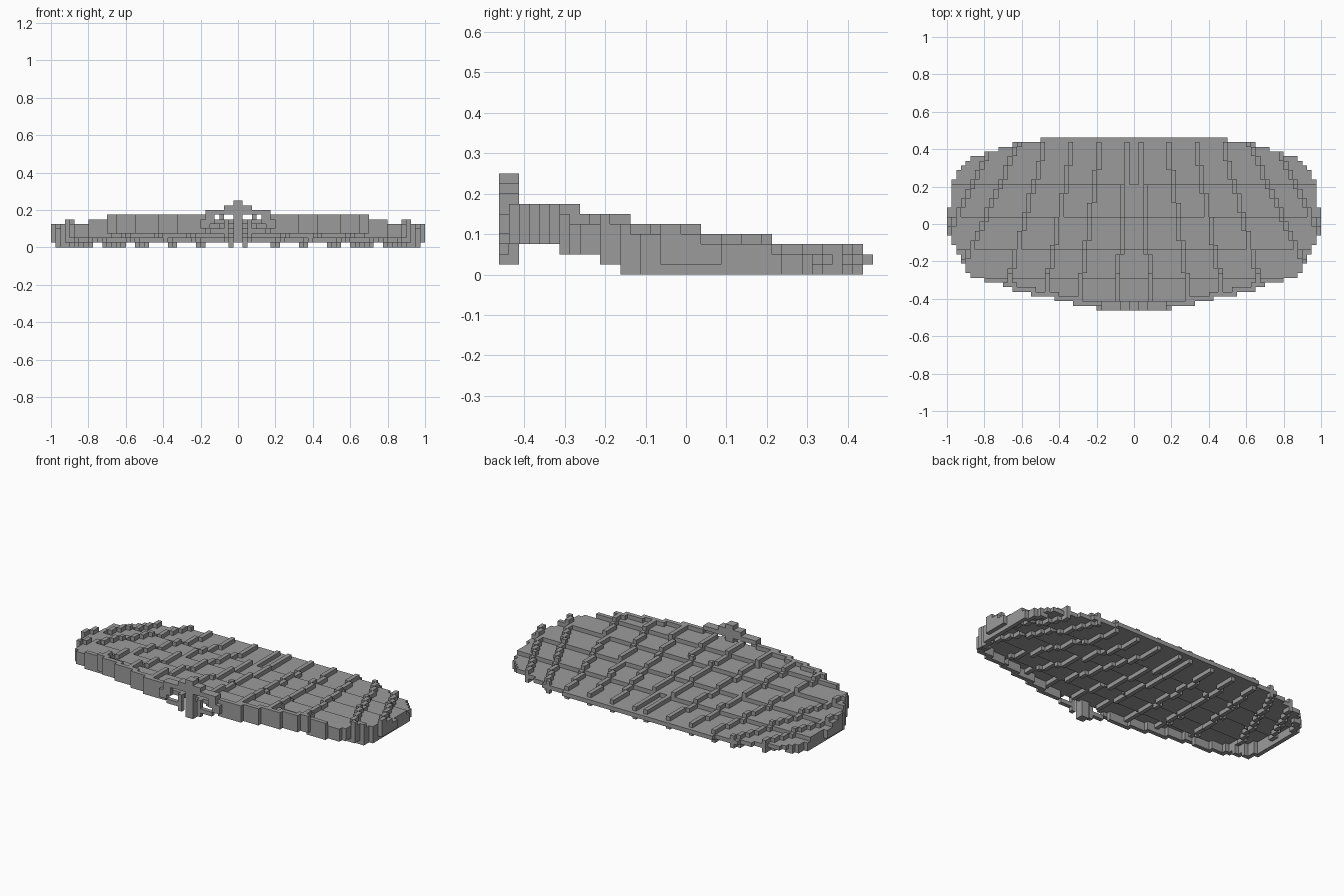
import bpy, bmesh
from mathutils import Matrix, Vector
from math import floor

UNIT = 0.025          # one block
ROWS = 37             # rows from front to back

cube = bpy.data.objects.get("Cube")
if cube:
    bpy.data.objects.remove(cube, do_unlink=True)

grey = bpy.data.materials.new("stone_grey")
grey.use_nodes = True
colour = (0.33, 0.33, 0.33, 1)
grey.diffuse_color = colour
grey.node_tree.nodes["Principled BSDF"].inputs["Base Color"].default_value = colour

# Half width of the outline in blocks, front row to back row
half_width = ([8, 13, 17, 22, 26, 28, 32, 35, 36, 36, 37, 37, 38, 38, 39, 39]
              + [40] * 6 + [39] * 6 + [38] * 2 + [37, 36, 35, 32, 29, 26, 20])


def terrace(row, first=7):
    """Top of the stepped sheet, in blocks, falling towards the back."""
    return 6 - sum(row >= step for step in (first, 13, 20, 27))


def merge_rows(cells):
    """Join equal spans in neighbouring rows: (row, x0, x1, z0, z1) to boxes."""
    boxes = []
    for row, *span in cells:
        if boxes and boxes[-1][1] == row and boxes[-1][2] == span:
            boxes[-1][1] = row + 1
        else:
            boxes.append([row, row + 1, span])
    return [(x0, x1, r0, r1, z0, z1) for r0, r1, (x0, x1, z0, z1) in boxes]


def build(name, boxes, mirror=True):
    """Make one object from boxes given in blocks, mirrored across x."""
    bm = bmesh.new()
    for x0, x1, r0, r1, z0, z1 in boxes:
        spans = [(x0, x1), (-x1, -x0)] if mirror else [(x0, x1)]
        for a, b in spans:
            centre = Vector(((a + b) / 2, (r0 + r1 - ROWS) / 2, (z0 + z1) / 2))
            size = (b - a, r1 - r0, z1 - z0)
            bmesh.ops.create_cube(bm, size=1, matrix=Matrix.Scale(UNIT, 4)
                                  @ Matrix.Translation(centre)
                                  @ Matrix.Diagonal((*size, 1)))
    mesh = bpy.data.meshes.new(name)
    bm.to_mesh(mesh)
    bm.free()
    mesh.materials.append(grey)
    obj = bpy.data.objects.new(name, mesh)
    bpy.context.collection.objects.link(obj)
    return obj


# Thin stepped canopy sheet
sheet = [(r, -half_width[r], half_width[r], terrace(r) - 1, terrace(r))
         for r in range(1, ROWS)]
build("canopy_sheet", merge_rows(sheet), mirror=False)

# Fanned ribs, standing one block above and below the sheet:
# back x, front x, first row
ribs = [(1.5, 3.6, 2), (7.4, 11.7, 2), (13.3, 19.2, 3),
        (19.4, 27.8, 5), (25.2, 39.6, 8), (31, 46.5, 12)]
for number, (back, front, first) in enumerate(ribs, 1):
    cells = []
    for r in range(first, ROWS - 1):
        x = floor(back + (front - back) * (34 - r) / 32)
        if x + 1 <= half_width[r]:
            top = terrace(r, 8)
            cells.append((r, x, x + 1, top - 2, top + 1))
    build(f"rib_pair_{number}", merge_rows(cells))

# Hanging rim along the front and the two ends
rim, end_walls = [], []
for r in range(1, 31):
    width = half_width[r]
    inner = max(0, min(half_width[r - 1], width, half_width[r + 1]) - 1)
    top = terrace(r) + (r < 6)
    bottom = 3 - sum(r >= step for step in (6, 10, 12))
    if width == 40:
        bottom = 1
        end_walls.append((r, 38, 39, 0, top))
    rim.append((r, inner, width, bottom, top))
build("rim", merge_rows(rim))
build("end_walls", merge_rows(end_walls))

# Crest on the middle of the front: post, cap, arms and hooked ends
build("crest_post", [(-1, 1, 0, 2, 1, 10)], mirror=False)
build("crest_cap", [(1, 3, 0, 2, 7, 9), (3, 7, 0, 2, 7, 8)])
build("crest_scrolls", [(5, 7, 0, 1, 5, 7), (6, 8, 0, 1, 4, 6),
                        (3, 6, 0, 1, 3, 4), (2, 3, 0, 1, 2, 6)])
